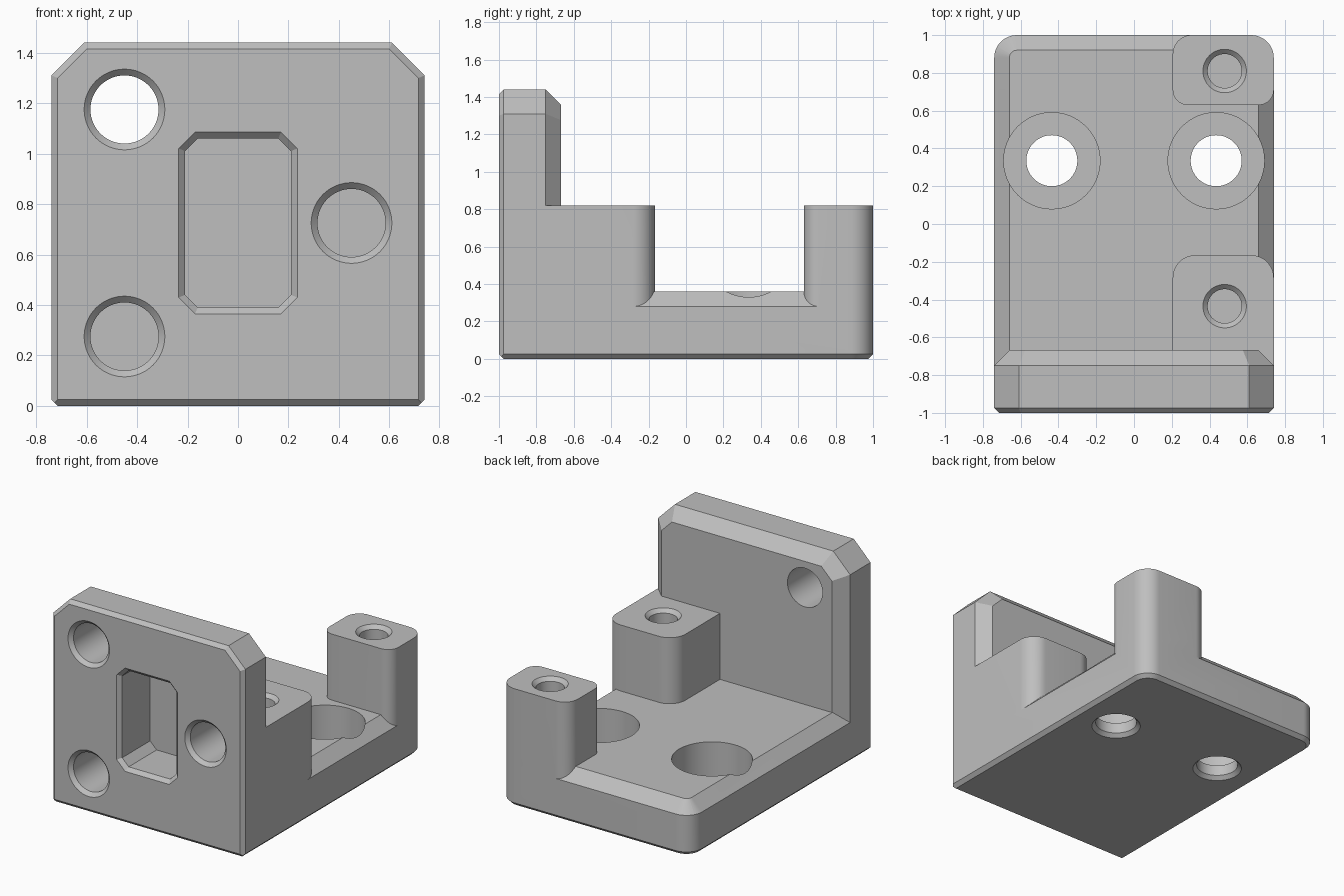
import bpy, bmesh, math

if "Cube" in bpy.data.objects:
    bpy.data.objects.remove(bpy.data.objects["Cube"], do_unlink=True)

grey = bpy.data.materials.new("light_grey")
grey.use_nodes = True
color = (0.52, 0.52, 0.52, 1)
grey.diffuse_color = color
grey.node_tree.nodes["Principled BSDF"].inputs["Base Color"].default_value = color

EDGE = 0.025      # small chamfer
BEVEL = 0.08      # large chamfer
WALL_BACK = -0.667


def outline(x0, x1, y0, y1, radii, inset=0, straight=False):
    """Rectangle with rounded or cut corners, counter-clockwise from the low corner."""
    x0, x1, y0, y1 = x0 + inset, x1 - inset, y0 + inset, y1 - inset
    steps = 1 if straight else 12
    shrink = 0.586 if straight else 1
    pts = []
    corners = [(x0, y0, 1, 1), (x1, y0, -1, 1), (x1, y1, -1, -1), (x0, y1, 1, -1)]
    for i, ((x, y, sx, sy), r) in enumerate(zip(corners, radii)):
        if r == 0:
            pts.append((x, y))
            continue
        r -= inset * shrink
        for k in range(steps + 1):
            a = math.pi * (1 + i / 2) + math.pi / 2 * k / steps
            pts.append((x + sx * r + r * math.cos(a), y + sy * r + r * math.sin(a)))
    return pts


def circle(x, y, r, steps=64):
    return [(x + r * math.cos(math.tau * k / steps), y + r * math.sin(math.tau * k / steps))
            for k in range(steps)]


def loft(name, layers, along_y=False):
    """Closed solid through a stack of (outline, height) layers."""
    bm = bmesh.new()
    rings = [[bm.verts.new((u, w, v) if along_y else (u, v, w)) for u, v in pts]
             for pts, w in layers]
    n = len(rings[0])
    for a, b in zip(rings, rings[1:]):
        for i in range(n):
            j = (i + 1) % n
            bm.faces.new((a[i], a[j], b[j], b[i]))
    bm.faces.new(rings[0])
    bm.faces.new(rings[-1])
    bmesh.ops.recalc_face_normals(bm, faces=bm.faces)
    mesh = bpy.data.meshes.new(name)
    bm.to_mesh(mesh)
    bm.free()
    mesh.materials.append(grey)
    obj = bpy.data.objects.new(name, mesh)
    bpy.context.collection.objects.link(obj)
    return obj


def combine(body, other, operation):
    mod = body.modifiers.new(operation.lower(), "BOOLEAN")
    mod.operation, mod.solver, mod.object = operation, "EXACT", other
    bpy.context.view_layer.objects.active = body
    bpy.ops.object.modifier_apply(modifier=mod.name)
    bpy.data.objects.remove(other, do_unlink=True)


# Base plate, oversize at the rim so the envelope trims it
def plate(inset):
    return outline(-0.74, 0.74, -0.9, 1, (0, 0, 0.12, 0.12), inset)

body = loft("mounting_bracket", [(plate(-0.05), -0.1), (plate(-0.05), 0.23),
                                 (plate(BEVEL), 0.36)])


# Upright front wall with cut top corners
def wall(inset):
    return outline(-0.74, 0.74, 0, 1.44, (0, 0, 0.13, 0.13), inset, straight=True)

combine(body, loft("front_wall", [(wall(EDGE), -1), (wall(0), -1 + EDGE), (wall(0), -0.75),
                                  (wall(0.083), WALL_BACK)], along_y=True), "UNION")

# Two posts on the left side
front_post = outline(0.205, 0.74, -0.9, -0.165, (0, 0, 0.12, 0.12))
back_post = outline(0.205, 0.74, 0.63, 1, (0.08, 0.08, 0, 0.1))
for name, shape in (("front_post", front_post), ("back_post", back_post)):
    combine(body, loft(name, [(shape, 0.1), (shape, 0.82)]), "UNION")


# Envelope: rounded back corners and chamfered underside
def footprint(inset):
    return outline(-0.74, 0.74, -1.2, 1, (0, 0, 0.12, 0.12), inset)

combine(body, loft("envelope", [(footprint(EDGE), 0), (footprint(0), EDGE),
                                (footprint(0), 2)]), "INTERSECT")

# Chamfered round holes through the wall
for x, z, end in ((-0.45, 1.175, -0.6), (0.45, 0.725, WALL_BACK), (-0.45, 0.275, WALL_BACK)):
    combine(body, loft("wall_hole", [(circle(x, z, 0.18), -1.02), (circle(x, z, 0.135), -0.975),
                                     (circle(x, z, 0.135), end)], along_y=True), "DIFFERENCE")


# Window through the wall
def window(inset):
    return outline(-0.21, 0.21, 0.39, 1.06, (0.05,) * 4, inset, straight=True)

combine(body, loft("window", [(window(-0.045), -1.02), (window(0), -0.975),
                              (window(0), WALL_BACK)], along_y=True), "DIFFERENCE")

# Counterbored holes through the base
for x in (-0.435, 0.435):
    steps = ((0.18, -0.02), (0.135, 0.025), (0.135, 0.1), (0.255, 0.1), (0.255, 0.5))
    combine(body, loft("base_hole", [(circle(x, 0.335, r), z) for r, z in steps]), "DIFFERENCE")

# Blind holes in the post tops
for y in (-0.435, 0.81):
    steps = ((0.135, 0.84), (0.09, 0.795), (0.09, 0.4))
    combine(body, loft("post_hole", [(circle(0.48, y, r), z) for r, z in steps]), "DIFFERENCE")

# Smooth curved walls, crisp edges
bpy.ops.object.select_all(action="DESELECT")
body.select_set(True)
bpy.context.view_layer.objects.active = body
bpy.ops.object.shade_smooth_by_angle(angle=math.radians(25))
